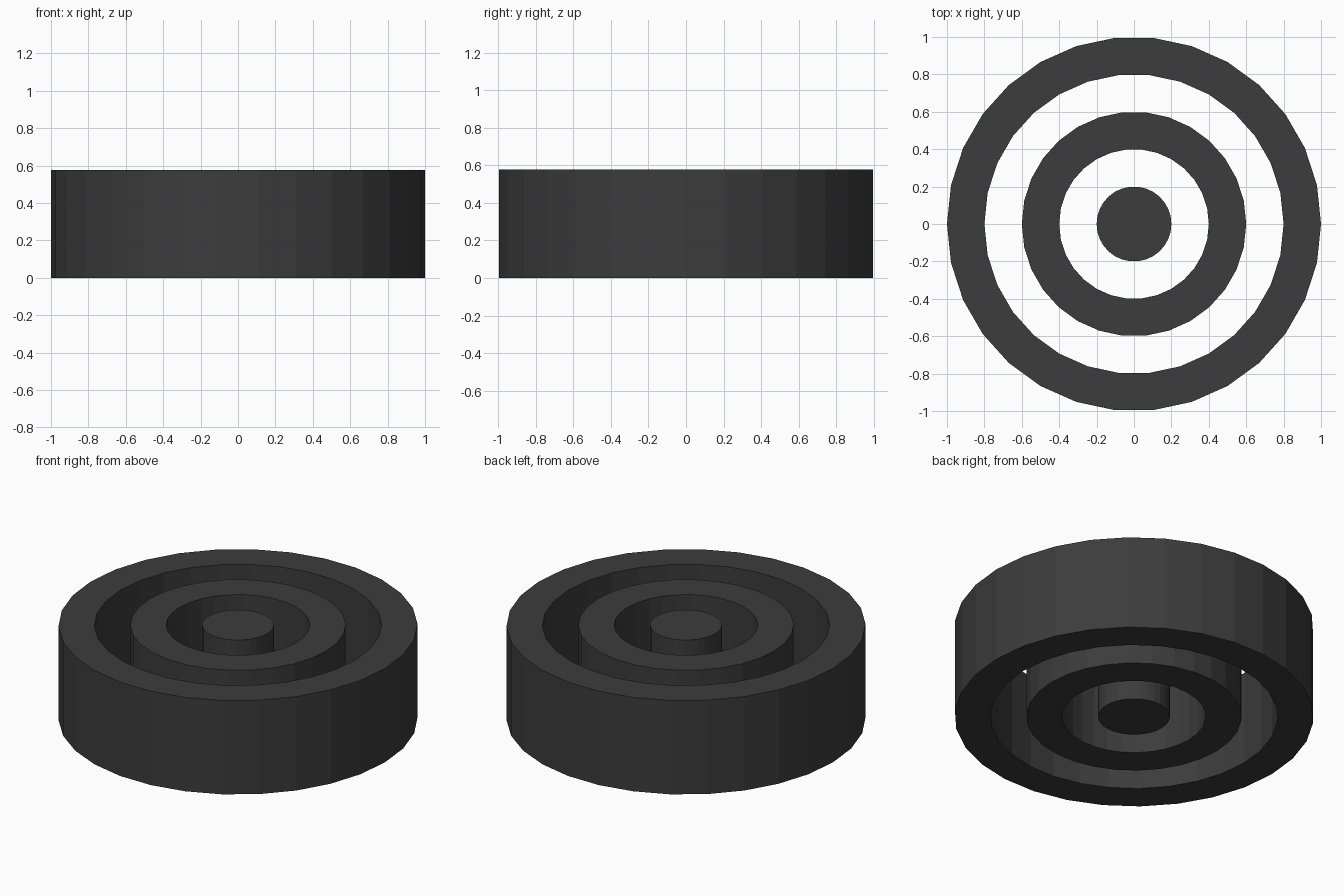
import bpy, bmesh
from math import cos, sin, tau

if "Cube" in bpy.data.objects:
    bpy.data.objects.remove(bpy.data.objects["Cube"])

SIDES = 30
HEIGHT = 0.577

dark = bpy.data.materials.new("dark_grey")
dark.diffuse_color = (0.045, 0.045, 0.045, 1)
dark.use_nodes = True
dark.node_tree.nodes["Principled BSDF"].inputs["Base Color"].default_value = dark.diffuse_color


def circle(bm, radius, z):
    return [bm.verts.new((radius * cos(tau * i / SIDES), radius * sin(tau * i / SIDES), z))
            for i in range(SIDES)]


def bridge(bm, a, b):
    for i in range(SIDES):
        j = (i + 1) % SIDES
        bm.faces.new((a[i], a[j], b[j], b[i]))


def drum(name, outer, inner=0):
    """Upright solid cylinder, or an open tube with flat rims if inner > 0."""
    bm = bmesh.new()
    low, high = circle(bm, outer, 0), circle(bm, outer, HEIGHT)
    bridge(bm, low, high)
    if inner:
        in_low, in_high = circle(bm, inner, 0), circle(bm, inner, HEIGHT)
        bridge(bm, high, in_high)
        bridge(bm, in_high, in_low)
        bridge(bm, in_low, low)
    else:
        bm.faces.new(high)
        bm.faces.new(low[::-1])
    bmesh.ops.recalc_face_normals(bm, faces=bm.faces)
    mesh = bpy.data.meshes.new(name)
    bm.to_mesh(mesh)
    bm.free()
    mesh.materials.append(dark)
    bpy.context.collection.objects.link(bpy.data.objects.new(name, mesh))


# Concentric rings around a solid core
drum("outer_ring", 1.0, 0.8)
drum("middle_ring", 0.6, 0.4)
drum("core", 0.2)
